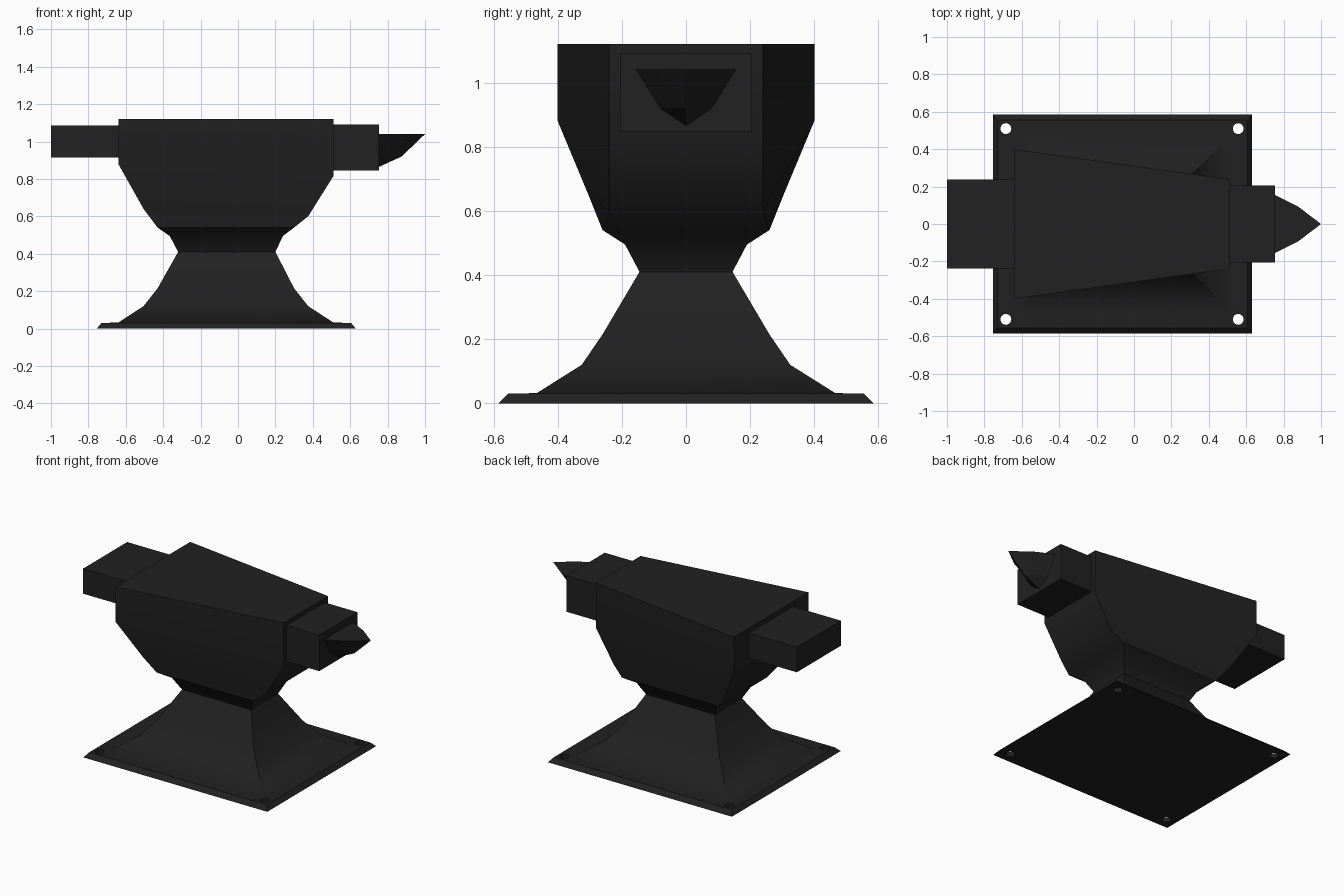
import bpy, bmesh, math
from mathutils import Matrix

if "Cube" in bpy.data.objects:
    bpy.data.objects.remove(bpy.data.objects["Cube"])

iron = bpy.data.materials.new("black_iron")
iron.diffuse_color = (0.015, 0.015, 0.015, 1)
iron.use_nodes = True
iron.node_tree.nodes["Principled BSDF"].inputs["Base Color"].default_value = iron.diffuse_color


def finish(name, bm, smooth=None):
    bmesh.ops.recalc_face_normals(bm, faces=bm.faces)
    me = bpy.data.meshes.new(name)
    bm.to_mesh(me)
    bm.free()
    me.materials.append(iron)
    ob = bpy.data.objects.new(name, me)
    bpy.context.collection.objects.link(ob)
    if smooth:
        bpy.ops.object.select_all(action='DESELECT')
        ob.select_set(True)
        bpy.context.view_layer.objects.active = ob
        bpy.ops.object.shade_smooth_by_angle(angle=math.radians(smooth))
    return ob


def loft(rings):
    """Skin a stack of closed rings and cap both ends."""
    bm = bmesh.new()
    rows = [[bm.verts.new(p) for p in r] for r in rings]
    for a, b in zip(rows, rows[1:]):
        n = len(a)
        for i in range(n):
            bm.faces.new((a[i], a[(i + 1) % n], b[(i + 1) % n], b[i]))
    bm.faces.new(rows[0])
    bm.faces.new(rows[-1])
    return bm


def box(name, x0, x1, y, z0, z1):
    return finish(name, loft([[(x, -y, z0), (x, y, z0), (x, y, z1), (x, -y, z1)]
                              for x in (x0, x1)]))


# Foot, waist and tapered body: heel end (x, half width, z), horn end (same)
LEVELS = [
    (-.755, .585, 0, .63, .585, 0),
    (-.73, .555, .03, .605, .555, .03),
    (-.64, .465, .032, .51, .465, .032),
    (-.505, .325, .12, .375, .325, .12),
    (-.43, .26, .215, .30, .26, .215),
    (-.32, .145, .41, .20, .145, .41),
    (-.365, .19, .495, .24, .19, .495),
    (-.43, .26, .54, .30, .26, .54),
    (-.505, .30, .64, .375, .24, .60),
    (-.64, .40, .88, .51, .24, .815),
    (-.64, .40, 1.12, .51, .24, 1.12),
]
body = finish("anvil_body", loft(
    [[(xa, -ya, za), (xb, -yb, zb), (xb, yb, zb), (xa, ya, za)]
     for xa, ya, za, xb, yb, zb in LEVELS]), smooth=40)

# Bolt holes through the foot corners
bm = bmesh.new()
for x in (-.685, .557):
    for y in (-.51, .51):
        bmesh.ops.create_cone(bm, cap_ends=True, segments=20, radius1=.029,
                              radius2=.029, depth=.3,
                              matrix=Matrix.Translation((x, y, 0)))
holes = finish("bolt_hole_cutter", bm)
holes.hide_render = True
holes.hide_viewport = True
mod = body.modifiers.new("bolt_holes", 'BOOLEAN')
mod.operation = 'DIFFERENCE'
mod.solver = 'EXACT'
mod.object = holes

# Heel block and step block
box("heel", -1.0, -.62, .237, .915, 1.085)
box("step", .49, .755, .205, .845, 1.09)

# Horn: flat top, keel below, narrowing to a point
bm = bmesh.new()
root = [bm.verts.new((.755, y, z)) for y, z in
        ((-.155, 1.04), (-.08, .92), (0, .865), (.08, .92), (.155, 1.04))]
mid = [bm.verts.new((.875, y, z)) for y, z in
       ((-.095, 1.04), (0, .92), (.095, 1.04))]
tip = bm.verts.new((1.0, 0, 1.04))
for f in ((root[0], root[1], mid[1], mid[0]), (root[1], root[2], mid[1]),
          (root[2], root[3], mid[1]), (root[3], root[4], mid[2], mid[1]),
          (mid[0], mid[1], tip), (mid[1], mid[2], tip),
          (root[0], mid[0], tip, mid[2], root[4]), root):
    bm.faces.new(f)
finish("horn", bm)
